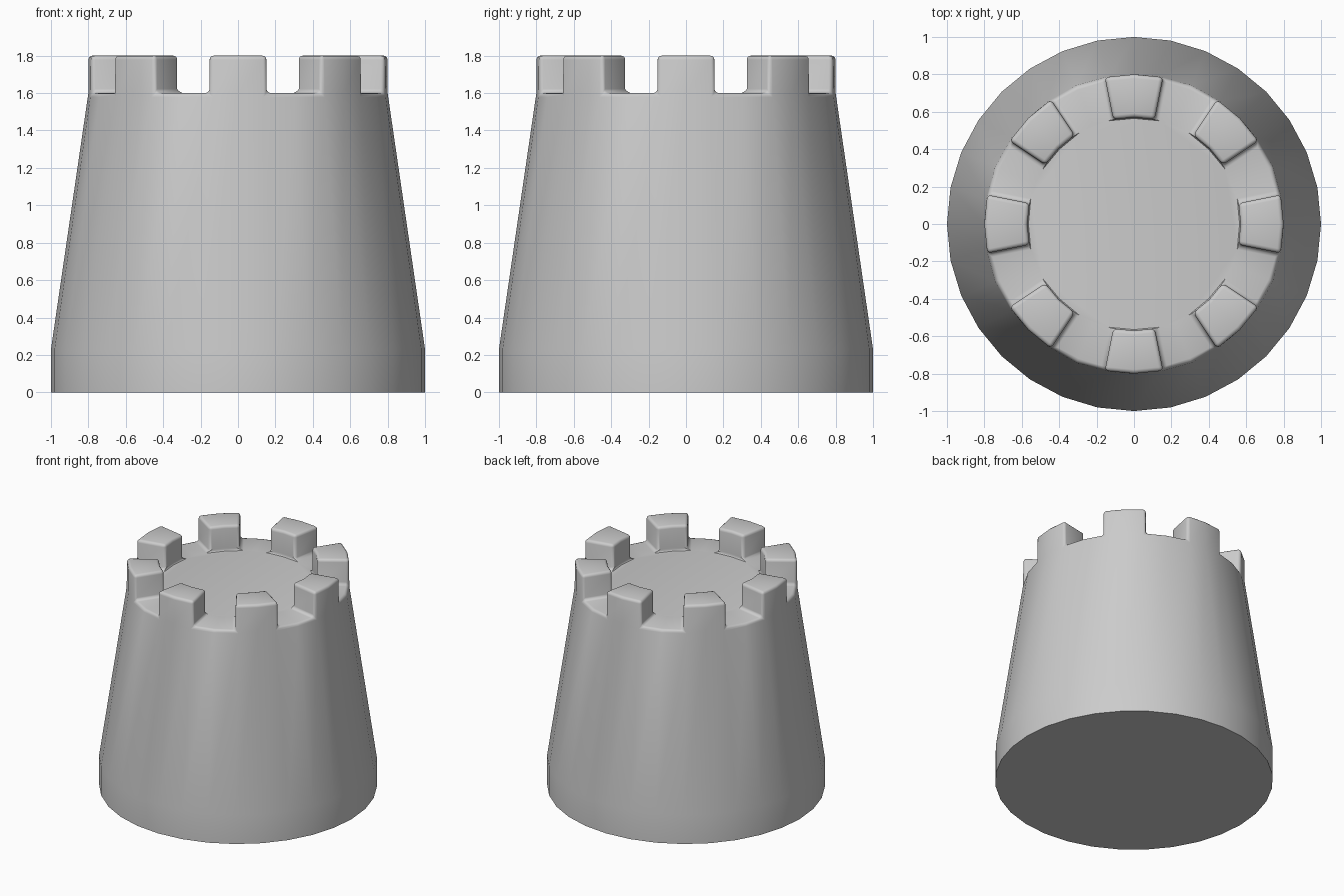
import bpy, bmesh, math

if "Cube" in bpy.data.objects:
    bpy.data.objects.remove(bpy.data.objects["Cube"])

SEG = 32           # sides of the tower
DECK, TOP = 1.6, 1.8

bm = bmesh.new()


def ring(radius, z):
    return [bm.verts.new((radius * math.cos(2 * math.pi * i / SEG),
                          radius * math.sin(2 * math.pi * i / SEG), z))
            for i in range(SEG)]


def bridge(a, b):
    return [bm.faces.new((a[i], a[(i + 1) % SEG], b[(i + 1) % SEG], b[i]))
            for i in range(SEG)]


# Tower body: short straight foot, then a taper up to the deck
foot, shoulder = ring(1.0, 0), ring(1.0, 0.23)
rim, inner = ring(0.8, DECK), ring(0.57, DECK)
bm.faces.new(foot[::-1])
bridge(foot, shoulder)
bridge(shoulder, rim)
deck_ring = bridge(rim, inner)
bm.faces.new(inner)

# Battlements: raise two segments out of every four, centred on each 45 degrees
raised = [f for i, f in enumerate(deck_ring) if i % 4 in (0, 3)]
out = bmesh.ops.extrude_face_region(bm, geom=raised)
for v in out["geom"]:
    if isinstance(v, bmesh.types.BMVert):
        v.co.z = TOP
bmesh.ops.delete(bm, geom=[f for f in raised if f.is_valid], context='FACES_ONLY')
bmesh.ops.recalc_face_normals(bm, faces=bm.faces[:])

# Mark the sharp upper edges for rounding; the bottom edge stays crisp
weight = bm.edges.layers.float.new("bevel_weight_edge")
for e in bm.edges:
    if (min(v.co.z for v in e.verts) > 1.0 and len(e.link_faces) == 2
            and e.calc_face_angle() > math.radians(30)):
        e[weight] = 1.0

mesh = bpy.data.meshes.new("castle_tower")
bm.to_mesh(mesh)
bm.free()
tower = bpy.data.objects.new("castle_tower", mesh)
bpy.context.collection.objects.link(tower)

# Rounded edges
bevel = tower.modifiers.new("rounded_edges", 'BEVEL')
bevel.limit_method = 'WEIGHT'
bevel.width = 0.025
bevel.segments = 3

# Smooth shading with crisp base
bpy.context.view_layer.objects.active = tower
tower.select_set(True)
bpy.ops.object.modifier_apply(modifier=bevel.name)
bpy.ops.object.shade_smooth_by_angle(angle=math.radians(40))
